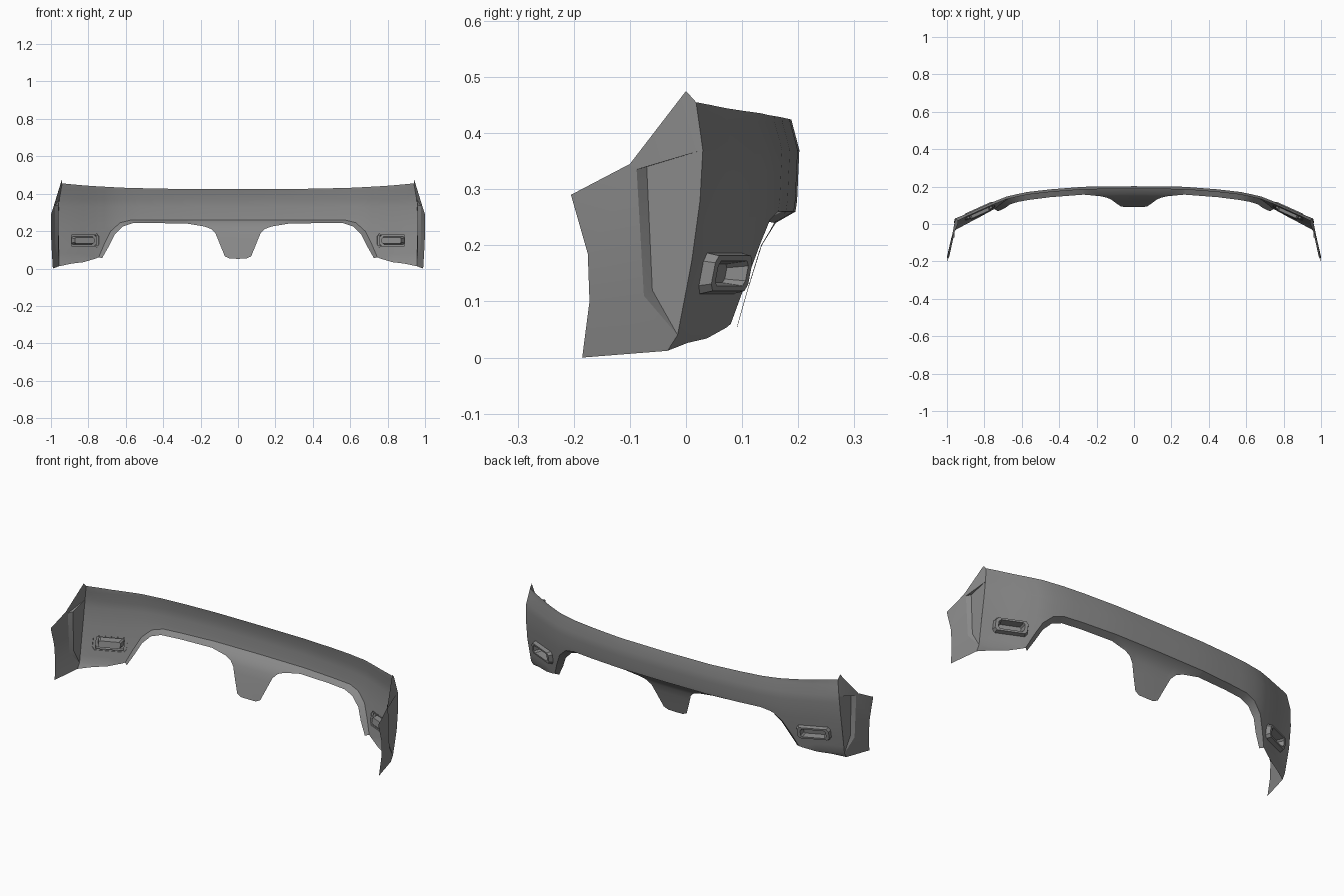
import bpy, bmesh

cube = bpy.data.objects.get("Cube")
if cube:
    bpy.data.objects.remove(cube)

grey = bpy.data.materials.new("plain_grey")
grey.use_nodes = True
colour = (0.25, 0.25, 0.25, 1)
grey.diffuse_color = colour
grey.node_tree.nodes["Principled BSDF"].inputs["Base Color"].default_value = colour


def interp(table, t):
    """Piecewise linear lookup in a list of (key, value)."""
    if t <= table[0][0]:
        return table[0][1]
    for (a, va), (b, vb) in zip(table, table[1:]):
        if t <= b:
            return va + (vb - va) * (t - a) / (b - a)
    return table[-1][1]


# Plan curve, vertical bulge, and top and bottom outlines of the main shell
PLAN = [(0, .2), (.27, .197), (.45, .183), (.58, .168), (.68, .145),
        (.76, .113), (.9, .05), (.957, .028)]
BULGE = [(.012, -.06), (.04, -.043), (.17, -.018), (.28, -.002),
         (.37, .002), (.423, -.012)]
BOTTOM = [(0, .26), (.57, .26), (.63, .245), (.68, .2), (.715, .13),
          (.745, .06), (.8, .037), (.9, .025), (.957, .012)]
TOP = [(0, .424), (.3, .425), (.6, .431), (.8, .442), (.94, .455)]
# Corner edge, top to bottom
CORNER = [(.94, .018, .455), (.955, .03, .37), (.96, .025, .28),
          (.962, .01, .17), (.957, -.015, .04), (.957, -.033, .012)]
CORNER_X = [(z, x) for x, y, z in reversed(CORNER)]
CORNER_Y = [(z, y) for x, y, z in reversed(CORNER)]


def shell_y(x, z):
    return interp(PLAN, x) + interp(BULGE, z)


def make(name, verts, faces, angle=0.6):
    mesh = bpy.data.meshes.new(name)
    mesh.from_pydata(verts, [], faces)
    bm = bmesh.new()
    bm.from_mesh(mesh)
    bmesh.ops.remove_doubles(bm, verts=bm.verts, dist=1e-4)
    loose = [v for v in bm.verts if not v.link_faces]
    bmesh.ops.delete(bm, geom=loose, context='VERTS')
    bm.to_mesh(mesh)
    bm.free()
    mesh.materials.append(grey)
    ob = bpy.data.objects.new(name, mesh)
    bpy.context.collection.objects.link(ob)
    ob.modifiers.new("Mirror", 'MIRROR').use_clip = True
    bpy.ops.object.select_all(action='DESELECT')
    ob.select_set(True)
    bpy.context.view_layer.objects.active = ob
    bpy.ops.object.shade_smooth_by_angle(angle=angle)
    return ob


def grid(name, columns, skip=()):
    """Sheet from columns of points, each listed from the bottom up."""
    n = len(columns[0])
    verts = [p for c in columns for p in c]
    faces = [(i * n + j, i * n + j + 1, (i + 1) * n + j + 1, (i + 1) * n + j)
             for i in range(len(columns) - 1) for j in range(n - 1)
             if (i, j) not in skip]
    return make(name, verts, faces)


# Main shell, with an opening behind each rear trim
xs = [0, .14, .27, .37, .45, .52, .57, .63, .68, .715, .745, .76, .825, .89]
rows = [.012, .04, .08, .12, .18, .23, .28, .33, .37, .42, .46]
columns = []
for x in xs:
    low, high = interp(BOTTOM, x), interp(TOP, x)
    zs = [min(max(z, low), high) for z in rows]
    columns.append([(x, shell_y(x, z), z) for z in zs])
columns.append([(interp(CORNER_X, z), interp(CORNER_Y, z), min(z, .455))
                for z in rows])
hole = [(xs.index(.76), rows.index(.12)), (xs.index(.825), rows.index(.12))]
grid("bumper_shell", columns, hole)

# Centre tongue sloping inward below the shell
TONGUE_EDGE = [(0, .052), (.045, .053), (.07, .065), (.095, .125), (.12, .187),
               (.145, .212), (.18, .225), (.27, .24)]
SLOPE = [(.05, -.105), (.12, -.085), (.2, -.06), (.24, -.035), (.26, 0)]
columns = []
for x, edge in TONGUE_EDGE:
    zs = [max(z, edge) for z in (.05, .085, .12, .16, .2, .24, .26)]
    columns.append([(x, shell_y(x, .26) + interp(SLOPE, z), z) for z in zs])
grid("centre_tongue", columns)

# Inward lip around the cutouts: outer x, inner x, inner z, depth
LIP = [(.27, .27, .24, .035), (.45, .45, .243, .035), (.57, .56, .243, .035),
       (.63, .615, .225, .03), (.68, .66, .18, .025), (.715, .69, .12, .02),
       (.745, .727, .055, .012)]
columns = []
for x, inner_x, inner_z, depth in LIP:
    z = interp(BOTTOM, x)
    y = shell_y(x, z)
    columns.append([(inner_x, y - depth, inner_z), (x, y, z)])
grid("cutout_lip", columns)

# Side wing with a recessed panel behind the corner edge
wing = dict(zip("PQRSTUABab", [
    (.942, 0, .475), (.982, -.1, .345), (1, -.205, .29), (1, -.175, .185),
    (.996, -.172, .1), (.99, -.185, 0), (.978, -.088, .335),
    (.977, -.075, .11), (.96, -.07, .34), (.961, -.06, .12)]))
wing.update({str(i): p for i, p in enumerate(CORNER)})
keys = list(wing)
outlines = ["PQA10", "QRSA", "ASTB", "BTU54", "AB" + "ba", "Aa1", "B4b",
            "ab4321"]
make("side_wing", list(wing.values()),
     [[keys.index(k) for k in reversed(o)] for o in outlines], 0.3)

# Rear trim: raised bevelled frame around a shallow recess
corner = [(1, .6), (.86, 1), (-.86, 1), (-1, .6),
          (-1, -.6), (-.86, -1), (.86, -1), (1, -.6)]
loops = [(1, 1, -.002), (.92, .85, .02), (.74, .6, .02), (.64, .45, -.014)]
verts, faces = [], []
for su, sv, off in loops:
    for u, v in corner:
        x, z = .825 + .08 * su * u, .15 + .037 * sv * v
        verts.append((x + .4 * off, shell_y(x, z) + off, z))
n = len(corner)
for k in range(len(loops) - 1):
    for i in range(n):
        j = (i + 1) % n
        faces.append((k * n + i, k * n + n + i, k * n + n + j, k * n + j))
faces.append([len(verts) - 1 - i for i in range(n)])
make("rear_trim", verts, faces, 0.5)
